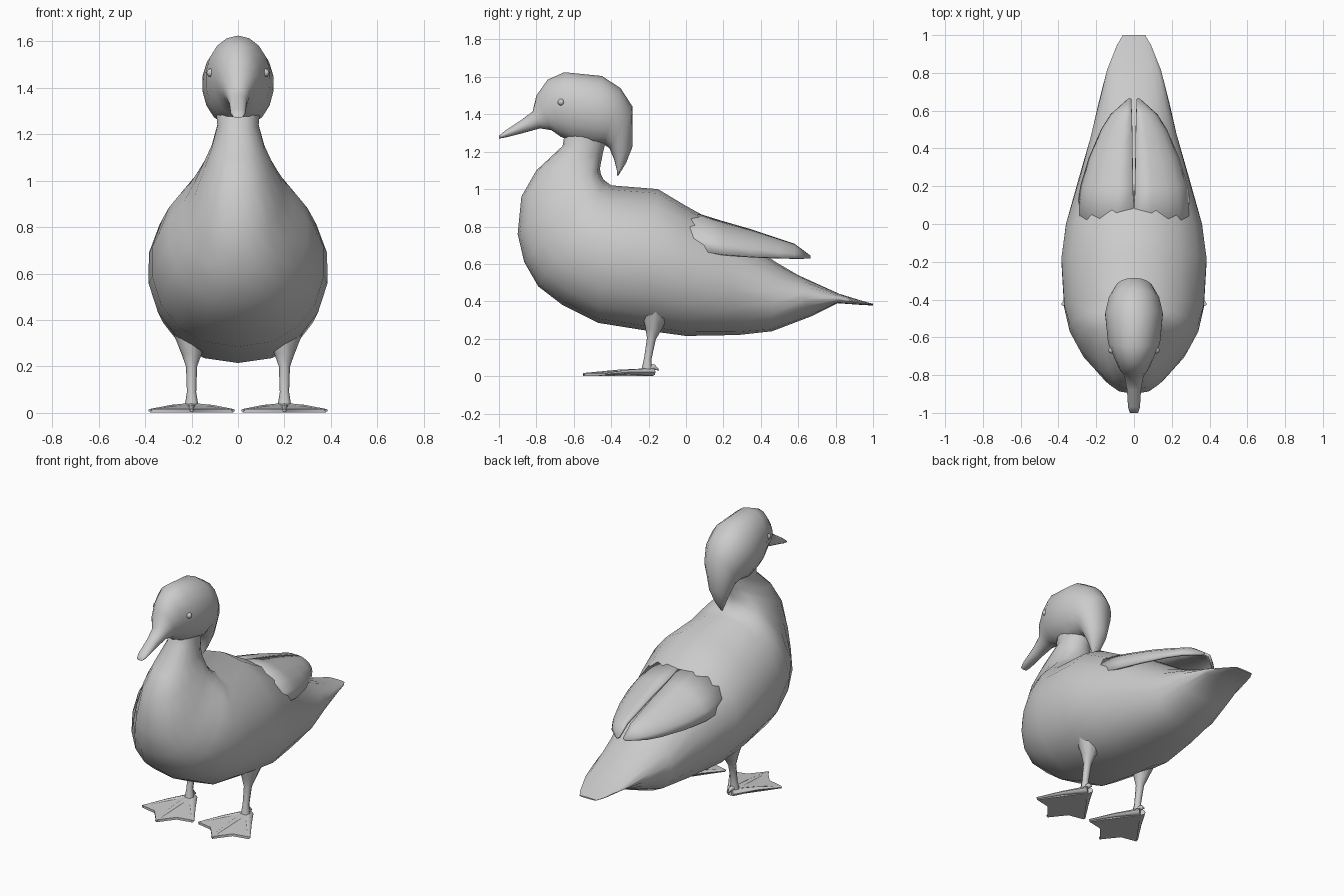
import bpy
import bmesh
from math import sin, cos, pi, copysign
from mathutils import Vector

default_cube = bpy.data.objects.get("Cube")
if default_cube:
    bpy.data.objects.remove(default_cube)

grey = bpy.data.materials.new("plain grey")
grey.use_nodes = True
grey.diffuse_color = (0.6, 0.6, 0.6, 1)
grey.node_tree.nodes["Principled BSDF"].inputs["Base Color"].default_value = grey.diffuse_color


def finish(name, bm, flat_edges=False):
    """Turn a bmesh into a smooth, single-colour object."""
    bmesh.ops.recalc_face_normals(bm, faces=bm.faces)
    mesh = bpy.data.meshes.new(name)
    bm.to_mesh(mesh)
    bm.free()
    mesh.materials.append(grey)
    obj = bpy.data.objects.new(name, mesh)
    bpy.context.collection.objects.link(obj)
    bpy.ops.object.select_all(action='DESELECT')
    obj.select_set(True)
    bpy.context.view_layer.objects.active = obj
    bpy.ops.object.shade_smooth_by_angle(angle=pi / 3)
    return obj


def add_loft(bm, rings):
    """Skin a row of closed rings and cap both ends."""
    rows = [[bm.verts.new(p) for p in ring] for ring in rings]
    count = len(rows[0])
    for a, b in zip(rows, rows[1:]):
        for i in range(count):
            j = (i + 1) % count
            bm.faces.new((a[i], a[j], b[j], b[i]))
    bm.faces.new(rows[0])
    bm.faces.new(rows[-1])


def oval(top_y, top_z, low_y, low_z, half_width, fullness=1.0, count=18):
    """Upright or tilted oval between a top and a bottom profile point."""
    top, low = Vector((0, top_y, top_z)), Vector((0, low_y, low_z))
    middle, half = (top + low) / 2, (top - low) / 2
    ring = []
    for i in range(count):
        c, s = cos(2 * pi * i / count), sin(2 * pi * i / count)
        power = fullness if c < 0 else 1.0
        across = copysign(abs(s) ** power, s)
        ring.append(middle + half * c + Vector((half_width * across, 0, 0)))
    return ring


def add_tube(bm, points, radii, squash=1.0, count=8):
    """Tapered tube; squash flattens it vertically when it runs level."""
    direction = (Vector(points[-1]) - Vector(points[0])).normalized()
    guide = Vector((0, 1, 0)) if abs(direction.z) > 0.8 else Vector((0, 0, 1))
    side = direction.cross(guide).normalized()
    other = side.cross(direction)
    angles = [2 * pi * i / count for i in range(count)]
    add_loft(bm, [[Vector(p) + side * r * cos(a) + other * r * squash * sin(a)
                   for a in angles] for p, r in zip(points, radii)])


# Body and neck: tail to throat, each row is top y/z, bottom y/z, half width
body_profile = [
    (1.0, .387, 1.0, .378, .06), (.95, .40, .95, .38, .09),
    (.82, .44, .81, .39, .145), (.6, .54, .67, .32, .19),
    (.48, .61, .46, .24, .23), (.2, .8, .28, .22, .295),
    (0, .91, 0, .215, .365), (-.15, 1, -.22, .245, .39),
    (-.4, 1.02, -.47, .285, .375), (-.44, 1.05, -.66, .38, .345),
    (-.455, 1.08, -.79, .48, .30), (-.46, 1.11, -.865, .61, .24),
    (-.455, 1.14, -.9, .76, .195), (-.45, 1.16, -.88, .96, .15),
    (-.445, 1.19, -.8, 1.1, .115), (-.43, 1.25, -.66, 1.23, .09),
    (-.42, 1.35, -.64, 1.35, .10),
]
bm = bmesh.new()
add_loft(bm, [oval(*row, fullness=.85) for row in body_profile])
finish("body", bm)

# Head with bill in front and drooping crest behind
head_profile = [
    (-1, 1.285, -1, 1.27, .022), (-.97, 1.31, -.97, 1.275, .032),
    (-.88, 1.37, -.87, 1.3, .038), (-.82, 1.415, -.78, 1.325, .052),
    (-.8, 1.5, -.72, 1.315, .08), (-.74, 1.585, -.67, 1.28, .105),
    (-.65, 1.625, -.6, 1.25, .14), (-.45, 1.605, -.5, 1.23, .155),
    (-.35, 1.54, -.44, 1.24, .135), (-.285, 1.44, -.41, 1.22, .105),
    (-.285, 1.23, -.385, 1.16, .06), (-.32, 1.14, -.37, 1.10, .03),
    (-.36, 1.075, -.367, 1.068, .006),
]
bm = bmesh.new()
add_loft(bm, [oval(*row, fullness=.9) for row in head_profile])
finish("head_and_bill", bm)

# Wing rows: y, inner edge x/z, outer edge x/z
wing_rows = [
    (0, .0, .89, .31, .68), (.2, .006, .828, .285, .65),
    (.35, .008, .785, .24, .638), (.5, .01, .735, .175, .632),
    (.58, .012, .708, .125, .63), (.665, .015, .645, .03, .63),
]


def build_wing(name, side):
    bm = bmesh.new()
    rows = []
    for y, xi, zi, xo, zo in wing_rows:
        arc = [pi / 2 * i / 5 for i in range(6)]
        rows.append([bm.verts.new((side * (xi + (xo - xi) * sin(a)), y,
                                   zo + (zi - zo) * cos(a))) for a in arc])
    for a, b in zip(rows, rows[1:]):
        for i in range(5):
            quad = (a[i], a[i + 1], b[i + 1], b[i])
            bm.faces.new(quad if side > 0 else quad[::-1])
    wing = finish(name, bm)
    thick = wing.modifiers.new("thickness", 'SOLIDIFY')
    thick.thickness = .015
    thick.offset = -1


def build_leg(name, side):
    bm = bmesh.new()
    x = side * .2
    add_tube(bm, [(x, -.16, .36), (x, -.175, .25), (x, -.185, .2),
                  (x, -.205, .09), (x, -.21, .015)],
             [.085, .042, .024, .02, .032])
    # Hind spur
    add_tube(bm, [(x, -.2, .04), (x, -.17, .05), (x, -.145, .032)],
             [.02, .014, .003])
    finish(name, bm)


def build_foot(name, side):
    bm = bmesh.new()
    x = side * .2
    heel = Vector((x, -.18, .022))
    tips = [Vector((x + dx, y, .011)) for dx, y in
            ((-.18, -.43), (0, -.55), (.18, -.43))]
    # Three tapering toes
    for tip in tips:
        knuckle = heel.lerp(tip, .5) + Vector((0, 0, .006))
        add_tube(bm, [heel, knuckle, tip], [.03, .017, .008], squash=.7)
    # Webbing with a scalloped front edge
    notches = [a.lerp(b, .5).lerp(heel, .12) for a, b in zip(tips, tips[1:])]
    edge = [tips[0], notches[0], tips[1], notches[1], tips[2]]
    lift = Vector((0, 0, .005))
    upper = [bm.verts.new(p + lift) for p in [heel + lift * 3] + edge]
    lower = [bm.verts.new(p - lift * 2) for p in [heel - lift * 2] + edge]
    for i in range(1, 5):
        bm.faces.new((upper[0], upper[i], upper[i + 1]))
        bm.faces.new((lower[0], lower[i + 1], lower[i]))
    for i in range(6):
        j = (i + 1) % 6
        bm.faces.new((upper[i], lower[i], lower[j], upper[j]))
    finish(name, bm)


def build_eye(name, side):
    bm = bmesh.new()
    bmesh.ops.create_uvsphere(bm, u_segments=10, v_segments=6, radius=.018)
    bmesh.ops.translate(bm, verts=bm.verts, vec=(side * .118, -.668, 1.465))
    finish(name, bm)


for label, side in (("left", 1), ("right", -1)):
    build_wing(label + "_wing", side)
    build_leg(label + "_leg", side)
    build_foot(label + "_foot", side)
    build_eye(label + "_eye", side)
